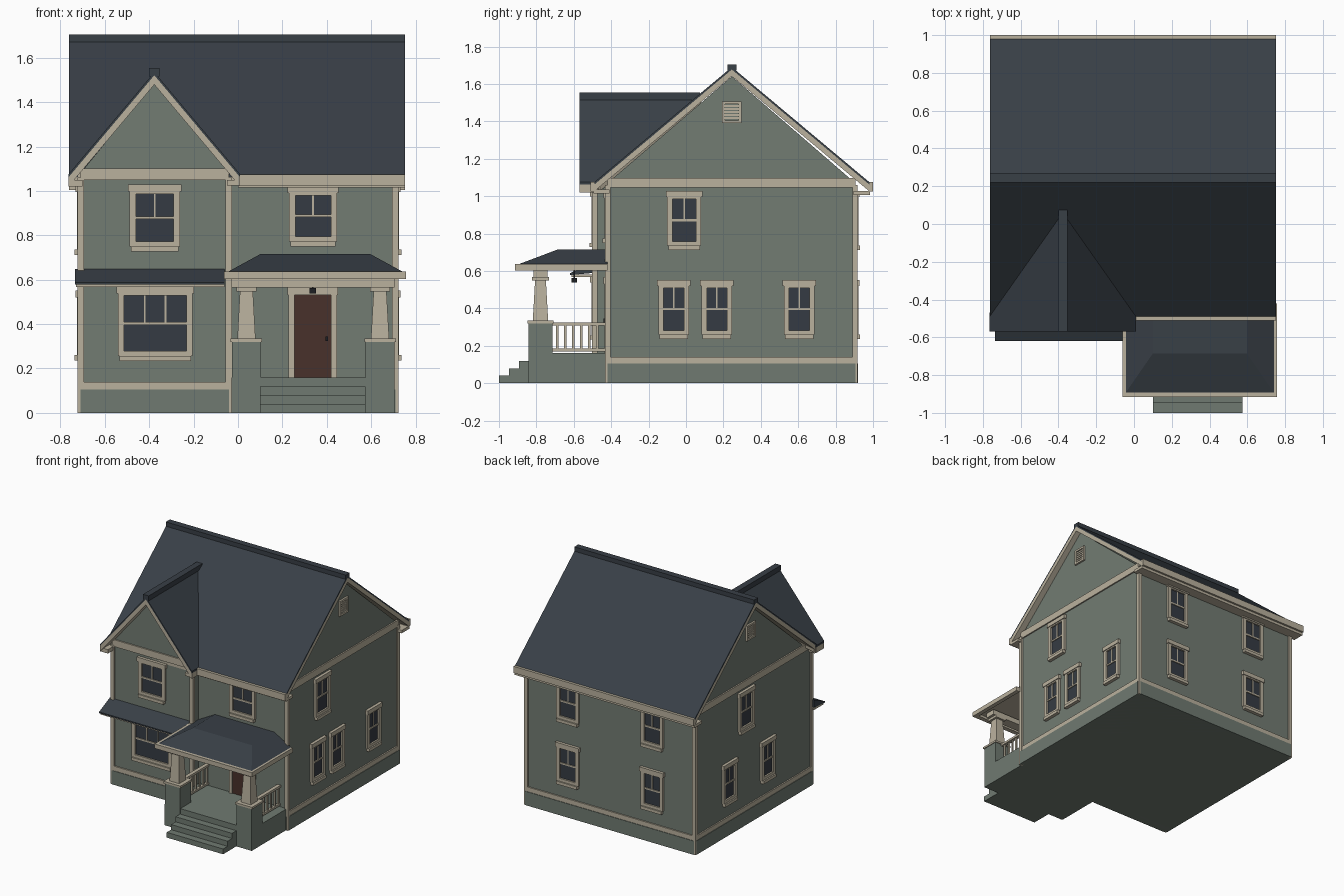
import bpy, bmesh
from mathutils import Vector

if "Cube" in bpy.data.objects:
    bpy.data.objects.remove(bpy.data.objects["Cube"])


def material(name, rgb):
    m = bpy.data.materials.new(name)
    m.diffuse_color = (*rgb, 1)
    m.use_nodes = True
    m.node_tree.nodes["Principled BSDF"].inputs["Base Color"].default_value = m.diffuse_color
    return m


SIDING = material("green siding", (0.17, 0.20, 0.17))
STONE = material("green foundation", (0.16, 0.195, 0.165))
TRIM = material("tan trim", (0.49, 0.44, 0.34))
ROOF = material("slate shingles", (0.040, 0.050, 0.062))
GLASS = material("dark glass", (0.036, 0.044, 0.056))
DOOR = material("brown door", (0.066, 0.031, 0.024))
METAL = material("dark metal", (0.012, 0.013, 0.016))


def finish(name, bm, mat):
    bmesh.ops.recalc_face_normals(bm, faces=bm.faces)
    me = bpy.data.meshes.new(name)
    bm.to_mesh(me)
    bm.free()
    me.materials.append(mat)
    ob = bpy.data.objects.new(name, me)
    bpy.context.collection.objects.link(ob)
    return ob


def loft(bm, a, b):
    """Closed solid between two matching outlines."""
    va, vb = [bm.verts.new(p) for p in a], [bm.verts.new(p) for p in b]
    n = len(va)
    bm.faces.new(va)
    bm.faces.new(vb[::-1])
    for i in range(n):
        j = (i + 1) % n
        bm.faces.new((va[i], vb[i], vb[j], va[j]))


def rect(x0, x1, y0, y1, z):
    return [(x0, y0, z), (x1, y0, z), (x1, y1, z), (x0, y1, z)]


def solid(name, mat, *pairs):
    bm = bmesh.new()
    for a, b in pairs:
        loft(bm, a, b)
    return finish(name, bm, mat)


def boxes(name, mat, *items):
    """Each item is x0, x1, y0, y1, z0, z1."""
    return solid(name, mat, *[(rect(*i[:4], i[4]), rect(*i[:4], i[5])) for i in items])


def on_wall(side, p, u0, u1, z0, z1, d):
    """Box lying on a wall plane p, standing out by d."""
    s = -1 if side in ("front", "left") else 1
    lo, hi = sorted((p - s * 0.005, p + s * d))
    return (u0, u1, lo, hi, z0, z1) if side in ("front", "back") else (lo, hi, u0, u1, z0, z1)


def window(name, side, p, u, w, z0, z1, muntins=1):
    h, mid = w / 2, (z0 + z1) / 2
    W = lambda a, b, c, e, d: on_wall(side, p, u + a, u + b, c, e, d)
    boxes(name + "_glass", GLASS, W(-h, h, z0, z1, 0.004))
    parts = [W(-h - .028, -h, z0 - .022, z1 + .01, .016), W(h, h + .028, z0 - .022, z1 + .01, .016),
             W(-h, h, z0 - .022, z0, .016), W(-h - .035, h + .035, z1 + .01, z1 + .042, .022),
             W(-h, h, z1, z1 + .01, .016), W(-h - .022, h + .022, z0 - .045, z0 - .022, .026),
             W(-h, h, mid - .006, mid + .006, .011)]
    for i in range(muntins):
        m = -h + w * (i + 1) / (muntins + 1)
        parts.append(W(m - .004, m + .004, mid, z1, .009))
    boxes(name + "_trim", TRIM, *parts)


def roof_slab(name, quads, t_top, t_low):
    """Shingle layer with a tan rake and soffit layer under it."""
    down = lambda q, d: [tuple(Vector(v) - Vector((0, 0, d))) for v in q]
    solid(name + "_shingles", ROOF, *[(q, down(q, t_top)) for q in quads])
    solid(name + "_rake", TRIM, *[(down(q, t_top), down(q, t_top + t_low)) for q in quads])


X, YF, YB, YW, XR = 0.71, -0.42, 0.905, -0.49, -0.04   # wall planes
RY, RX = 0.245, -0.377                                 # ridge lines

# walls
prof = [(YF, 0), (YB, 0), (YB, 1.07), (RY, 1.64), (YF, 1.07)]
solid("main_walls", SIDING, ([(-X, *p) for p in prof], [(X, *p) for p in prof]))
prof = [(-X, 0), (XR, 0), (XR, 1.08), (RX, 1.485), (-X, 1.08)]
solid("front_wing_walls", SIDING, *[([(x, YW, z) for x, z in prof], [(x, -0.2, z) for x, z in prof])])

# foundation and trim bands
o = 0.014
boxes("foundation", STONE, (-X, X, YF - o, YB + o, 0, .105), (-X - o, X + o, YF, YB, 0, .105),
      (-X, XR, YW - o, YF, 0, .105), (-X - o, XR + o, YW, YF, 0, .105))
o = 0.010
boxes("lower_band", TRIM, (-X - o, X + o, YF + .01, YB + o, .105, .14),
      (-X - o, XR + o, YW - o, YF + .02, .105, .14))
boxes("upper_band", TRIM, on_wall("right", X, YF, YB, 1.045, 1.097, o),
      on_wall("left", -X, YW, YB, 1.045, 1.097, o), on_wall("front", YW, -X, XR, 1.05, 1.102, o))
c, t = 0.012, 0.028


def post(x, y, sx, sy):
    xs, ys = sorted((x + sx * c, x - sx * t + sx * c)), sorted((y + sy * c, y - sy * t + sy * c))
    return (*xs, *ys, 0, 1.06)


boxes("corner_boards", TRIM, post(X, YF, 1, -1), post(X, YB, 1, 1), post(-X, YB, -1, 1),
      post(-X, YW, -1, -1), post(XR, YW, 1, -1))

# main roof
EX0, EX1, ez, rz = -0.762, 0.752, 1.075, 1.69
roof_slab("main_roof", [[(EX0, y, ez), (EX1, y, ez), (EX1, RY, rz), (EX0, RY, rz)]
                        for y in (-0.49, 0.98)], .013, .036)
boxes("main_ridge_cap", ROOF, (EX0, EX1, RY - .024, RY + .024, 1.672, 1.705))
boxes("gutters", TRIM, (EX0, EX1, .975, 1.0, 1.025, 1.075), (0, EX1, -.51, -.485, 1.025, 1.075))
boxes("soffits", TRIM, (EX0, EX1, YB - .01, .985, 1.005, 1.027), (0, EX1, -.495, YF + .01, 1.015, 1.035))

# wing gable roof, cut back along the valleys
roof_slab("wing_roof", [[(x, -.57, 1.075), (x, -.47, 1.075), (RX, .08, 1.535), (RX, -.57, 1.535)]
                        for x in (-0.764, 0.01)], .014, .042)
boxes("wing_ridge_cap", ROOF, (RX - .024, RX + .024, -.57, .075, 1.515, 1.553))
boxes("wing_eave_returns", TRIM, (-.762, -.70, -.565, -.46, 1.02, 1.05), (-.05, .008, -.565, -.46, 1.025, 1.05))

# pent roof over the lower front window
solid("pent_roof", ROOF, ([(-.735, -.62, .588), (-.06, -.62, .588), (-.06, YW, .648), (-.735, YW, .648)],
                          [(-.735, -.62, .578), (-.06, -.62, .578), (-.06, YW, .59), (-.735, YW, .59)]))
boxes("pent_fascia", TRIM, (-.73, -.06, -.612, YW, .567, .582))

# windows
window("wing_upper_window", "front", YW, -.375, .17, .772, .987)
window("wing_lower_window", "front", YW, -.373, .28, .278, .528, 2)
window("front_upper_window", "front", YF, .338, .16, .795, .98)
for i, (u, z) in enumerate([(-.01, .757), (-.065, .282), (.165, .282), (.605, .282)]):
    window(f"right_window_{i}", "right", X, u, .125 if i == 0 else .108, z, z + .228)
for i, (u, z) in enumerate([(.30, .757), (.50, .282), (.04, .282)]):
    window(f"left_window_{i}", "left", -X, u, .125 if i == 0 else .108, z, z + .228)
for i, u in enumerate((-.355, .355)):
    for z in (.282, .757):
        window(f"back_window_{i}", "back", YB, u, .13, z, z + .228)

# gable vents
for side, p in (("right", X), ("left", -X)):
    V = lambda a, b, z0, z1, d: on_wall(side, p, RY + a, RY + b, z0, z1, d)
    boxes(side + "_vent_back", STONE, V(-.04, .04, 1.40, 1.495, .004))
    boxes(side + "_vent_frame", TRIM, V(-.052, -.036, 1.39, 1.507, .014), V(.036, .052, 1.39, 1.507, .014),
          V(-.036, .036, 1.39, 1.405, .014), V(-.036, .036, 1.492, 1.507, .014),
          *[V(-.036, .036, 1.412 + .016 * k, 1.422 + .016 * k, .009) for k in range(5)])

# front door
D = lambda x0, x1, z0, z1, d: on_wall("front", YF, x0, x1, z0, z1, d)
boxes("front_door", DOOR, D(.255, .418, .16, .53, .008))
boxes("door_trim", TRIM, D(.228, .255, .16, .53, .016), D(.418, .445, .16, .53, .016),
      D(.222, .451, .53, .567, .02))
boxes("door_knob", METAL, D(.394, .406, .325, .345, .022))

# porch base, steps and piers
boxes("porch_base", STONE, (-.03, .705, -.84, YF, 0, .16))
boxes("porch_steps", STONE, (.10, .575, -1.0, -.83, 0, .04), (.10, .575, -.947, -.83, 0, .079),
      (.10, .575, -.893, -.83, 0, .118))
PX, PY = (.038, .64), -.778
boxes("porch_piers", STONE, *[(x - .065, x + .065, -.842, -.715, 0, .32) for x in PX])
boxes("pier_caps", TRIM, *[(x - .071, x + .071, -.848, -.708, .32, .335) for x in PX])
sq = lambda x, h, z: rect(x - h, x + h, PY - h, PY + h, z)
solid("porch_columns", TRIM, *[(sq(x, .041, .335), sq(x, .029, .55)) for x in PX],
      *[(sq(x, .045, .548), sq(x, .045, .568)) for x in PX])
boxes("porch_beam", TRIM, (-.03, .705, PY - .038, PY + .038, .566, .605))

# porch railings
for n, x in zip(("left", "right"), PX):
    boxes(n + "_railing", TRIM, (x - .014, x + .014, -.715, YF, .308, .325),
          (x - .011, x + .011, -.715, YF, .17, .185),
          *[(x - .006, x + .006, -.695 + .043 * k, -.683 + .043 * k, .18, .31) for k in range(7)])

# porch roof
boxes("porch_fascia", TRIM, (-.062, .757, -.915, -.88, .603, .637), (-.062, -.03, -.88, YF, .603, .637),
      (.725, .757, -.88, YF, .603, .637), (-.03, .725, -.88, YF, .622, .636))
solid("porch_roof", ROOF, (rect(-.045, .742, -.895, YF, .636), rect(.10, .597, -.685, YF, .715)))

# hanging porch lantern
boxes("porch_lantern", METAL, (.322, .352, -.612, -.582, .537, .562), (.333, .341, -.601, -.593, .56, .625))
